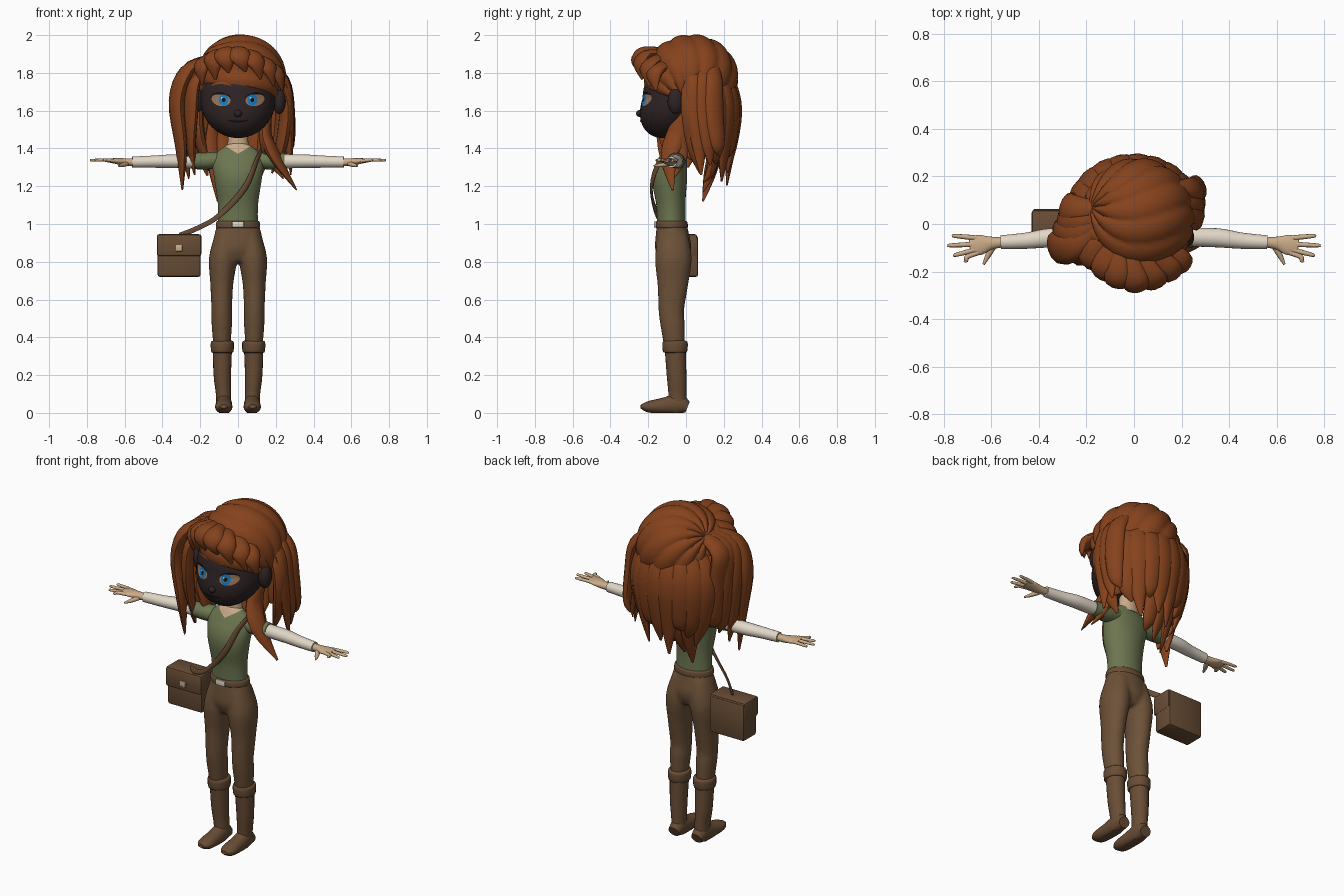
import bpy, bmesh, math
from mathutils import Vector

cube = bpy.data.objects.get("Cube")
if cube:
    bpy.data.objects.remove(cube, do_unlink=True)


def paint(name, *rgb):
    m = bpy.data.materials.new(name)
    m.use_nodes = True
    m.diffuse_color = (*rgb, 1)
    m.node_tree.nodes["Principled BSDF"].inputs["Base Color"].default_value = (*rgb, 1)
    return m


HAIR = paint("copper hair", .235, .055, .012)
CLOTH = paint("brown trousers", .152, .083, .04)
LEATHER = paint("brown leather", .14, .074, .036)
GREEN = paint("olive shirt", .15, .18, .08)
CREAM = paint("cream sleeve", .75, .68, .57)
SKIN = paint("tan skin", .6, .41, .25)
FACE = paint("dark face", .028, .017, .018)
EYE = paint("eye tan", .32, .18, .1)
BLUE = paint("iris blue", .01, .19, .5)
INK = paint("ink", .006, .004, .004)

Y, Z = Vector((0, 1, 0)), Vector((0, 0, 1))


def finish(bm, name, *mats, angle=50):
    bmesh.ops.recalc_face_normals(bm, faces=bm.faces)
    me = bpy.data.meshes.new(name)
    bm.to_mesh(me)
    bm.free()
    for m in mats:
        me.materials.append(m)
    ob = bpy.data.objects.new(name, me)
    bpy.context.collection.objects.link(ob)
    bpy.ops.object.select_all(action='DESELECT')
    ob.select_set(True)
    bpy.context.view_layer.objects.active = ob
    bpy.ops.object.shade_smooth_by_angle(angle=math.radians(angle))
    return ob


def spline(st, sub):
    """Catmull-Rom resampling of stations."""
    out = []
    for i in range(len(st) - 1):
        a, b, c, d = st[max(i - 1, 0)], st[i], st[i + 1], st[min(i + 2, len(st) - 1)]
        for k in range(sub):
            t = k / sub
            out.append([q + t * (r - p) / 2 + t * t * (p - 2.5 * q + 2 * r - s / 2)
                        + t ** 3 * (1.5 * (q - r) + (s - p) / 2) for p, q, r, s in zip(a, b, c, d)])
    return out + [list(st[-1])]


def tube(name, st, mat, ref=Y, sub=4, sides=20, side=1, floor=None):
    """Sweep ellipses through stations (x, y, z, half width, half depth along ref)."""
    st = spline(st, sub)
    pts = [Vector((s[0] * side, s[1], s[2])) for s in st]
    bm = bmesh.new()
    rings = []
    for i, p in enumerate(pts):
        t = (pts[min(i + 1, len(pts) - 1)] - pts[max(i - 1, 0)]).normalized()
        n = ref(p) if callable(ref) else ref
        n = (n - t * n.dot(t)).normalized()
        w = t.cross(n)
        a, b = max(st[i][3], .002), max(st[i][4], .002)
        ring = []
        for k in range(sides):
            u = math.tau * k / sides
            v = p + w * a * math.cos(u) + n * b * math.sin(u)
            if floor is not None:
                v.z = max(v.z, floor)
            ring.append(bm.verts.new(v))
        rings.append(ring)
    for r, q in zip(rings, rings[1:]):
        for k in range(sides):
            j = (k + 1) % sides
            bm.faces.new((r[k], r[j], q[j], q[k]))
    bm.faces.new(rings[0])
    bm.faces.new(rings[-1])
    return finish(bm, name, mat)


def ball(name, c, r, mat, warp=None, seg=32):
    bm = bmesh.new()
    bmesh.ops.create_uvsphere(bm, u_segments=seg, v_segments=24, radius=1)
    for v in bm.verts:
        if warp:
            v.co = warp(v.co)
        v.co = Vector(c) + Vector(a * b for a, b in zip(v.co, r))
    return finish(bm, name, mat)


def box(name, c, size, mat, bevel):
    bm = bmesh.new()
    bmesh.ops.create_cube(bm, size=1)
    for v in bm.verts:
        v.co = Vector(c) + Vector(a * b for a, b in zip(v.co, size))
    bmesh.ops.bevel(bm, geom=bm.edges[:], offset=bevel, segments=2, affect='EDGES', profile=.5)
    return finish(bm, name, mat, angle=30)


# Head, with the chin pushed forward
HC, HR = (0, -.05, 1.665), (.2, .18, .21)


def chin(co):
    co.y += min(co.z, 0) * .4
    return co


def face_y(x, z):
    h = (z - HC[2]) / HR[2]
    s = math.sqrt(max(0, 1 - (x / HR[0]) ** 2 - h * h))
    return HC[1] + HR[1] * (min(h, 0) * .4 - s)


ball("head", HC, HR, FACE, chin, 48)
ball("nose", (0, -.243, 1.585), (.02, .021, .019), FACE)


def decal(name, cx, cz, rx, rz, lift, mat, bend=0, tilt=0):
    """Thin painted disc that follows the face."""
    bm = bmesh.new()
    rings = []
    for f in (.01, .35, .7, 1):
        ring = []
        for k in range(24):
            u = math.tau * k / 24
            dx = f * rx * math.cos(u)
            x, z = cx + dx, cz + f * rz * math.sin(u) + bend * dx * dx + tilt * dx
            ring.append(bm.verts.new((x, face_y(x, z) - lift, z)))
        rings.append(ring)
    for r, q in zip(rings, rings[1:]):
        for k in range(24):
            bm.faces.new((r[k], r[k - 1], q[k - 1], q[k]))
    bm.faces.new(rings[0])
    finish(bm, name, mat)


for s, label in ((1, "left"), (-1, "right")):
    decal(label + "_eye", .09 * s, 1.658, .05, .034, .003, EYE, tilt=.1 * s)
    decal(label + "_upper_lash", .09 * s, 1.692, .052, .006, .005, INK, -6, .1 * s)
    decal(label + "_iris", .076 * s, 1.657, .027, .03, .005, BLUE)
    decal(label + "_pupil", .076 * s, 1.657, .01, .011, .007, INK)
    decal(label + "_glint", .076 * s - .01, 1.668, .005, .005, .009, CREAM)
    decal(label + "_brow", .09 * s, 1.747, .055, .006, .007, HAIR, -5)
    ball(label + "_ear", (.218 * s, -.055, 1.65), (.035, .042, .068), FACE)
decal("mouth", 0, 1.542, .058, .005, .004, INK, 3)

# Torso with a V neckline cut into it
torso = tube("shirt", [(0, -.076, .98, .106, .076), (0, -.08, 1.1, .106, .077),
                       (0, -.086, 1.24, .126, .092), (0, -.068, 1.33, .136, .076),
                       (0, -.058, 1.385, .105, .056), (0, -.05, 1.415, .06, .045)], GREEN, sub=8, sides=48)
torso.data.materials.append(SKIN)
bm = bmesh.new()
bm.from_mesh(torso.data)
for slope in (.6, -.6):
    bmesh.ops.bisect_plane(bm, geom=bm.verts[:] + bm.edges[:] + bm.faces[:],
                           plane_co=(0, 0, 1.372), plane_no=(slope, 0, 1))
for f in bm.faces:
    c = f.calc_center_median()
    f.material_index = int(c.y < -.05 and c.z > 1.372 + .6 * abs(c.x))
bm.to_mesh(torso.data)
bm.free()
tube("neck", [(0, -.05, 1.38, .068, .05), (0, -.05, 1.43, .055, .045), (0, -.05, 1.53, .05, .045)], SKIN)

# Trousers, fused into one skin
hips = tube("trousers", [(0, -.075, 1.005, .108, .078), (0, -.073, .95, .124, .087),
                         (0, -.068, .87, .132, .096), (0, -.068, .8, .06, .07)], CLOTH, sides=32)
legs = [tube("trouser_leg", [(.062, -.07, .95, .055, .078), (.079, -.067, .82, .075, .098),
                             (.086, -.07, .68, .061, .082), (.086, -.078, .54, .055, .068),
                             (.086, -.07, .46, .054, .065), (.084, -.06, .34, .045, .054)], CLOTH, side=s)
        for s in (1, -1)]
for ob in legs + [hips]:
    ob.select_set(True)
bpy.context.view_layer.objects.active = hips
bpy.ops.object.join()
skin = hips.modifiers.new("fuse", 'REMESH')
skin.mode, skin.voxel_size, skin.use_smooth_shade = 'VOXEL', .011, True
soft = hips.modifiers.new("soften", 'SMOOTH')
soft.factor, soft.iterations = .5, 6

# Belt and buckle
tube("belt", [(0, -.076, .978, .112, .081), (0, -.076, .985, .117, .086),
              (0, -.076, 1.008, .115, .084), (0, -.076, 1.016, .108, .078)], LEATHER, sides=32)
box("buckle", (0, -.164, .998), (.062, .012, .032), CREAM, .003)

for s, label in ((1, "left"), (-1, "right")):
    # Boots
    tube(label + "_boot", [(.083, -.058, .36, .052, .056), (.083, -.05, .2, .046, .052),
                           (.077, -.045, .1, .04, .048), (.075, -.045, .03, .04, .05)], LEATHER, side=s)
    tube(label + "_cuff", [(.083, -.058, .318, .048, .05), (.083, -.058, .325, .059, .064),
                           (.083, -.058, .372, .061, .067), (.083, -.058, .382, .05, .054)], LEATHER, side=s)
    tube(label + "_foot", [(.075, .008, .03, .034, .03), (.075, -.04, .045, .042, .055),
                           (.075, -.12, .036, .045, .044), (.076, -.2, .032, .044, .03),
                           (.077, -.24, .034, .02, .01)], LEATHER, Z, side=s, floor=0)
    # Arms
    tube(label + "_short_sleeve", [(.07, -.055, 1.34, .045, .042), (.16, -.055, 1.335, .051, .046),
                                   (.245, -.055, 1.333, .043, .042)], GREEN, Z, side=s)
    tube(label + "_long_sleeve", [(.2, -.055, 1.332, .038, .038), (.35, -.058, 1.332, .04, .036),
                                  (.45, -.07, 1.33, .034, .032), (.56, -.077, 1.328, .029, .029)],
         CREAM, Z, side=s)
    # Hands
    tube(label + "_palm", [(.54, -.077, 1.328, .02, .02), (.6, -.08, 1.328, .027, .02),
                           (.65, -.088, 1.334, .043, .015), (.69, -.092, 1.336, .03, .009)], SKIN, Z, side=s)
    fingers = ((-.06, .765, -.05), (-.083, .783, -.09), (-.104, .76, -.13), (-.12, .715, -.155))
    for i, (y, tx, ty) in enumerate(fingers):
        tube(f"{label}_finger_{i}", [(.655, y, 1.335, .011, .01), (.7, (y + ty) / 2, 1.338, .0105, .009),
                                     (tx - .01, ty, 1.338, .008, .007), (tx, ty, 1.338, .003, .003)],
             SKIN, Z, sides=10, side=s)
    tube(label + "_thumb", [(.59, -.09, 1.32, .015, .013), (.612, -.13, 1.312, .012, .011),
                            (.632, -.17, 1.308, .005, .005)], SKIN, Z, sides=10, side=s)


# Satchel and strap
def from_body(p):
    return Vector((p.x, p.y + .07, 0))


box("satchel", (-.312, .003, .828), (.228, .122, .216), LEATHER, .012)
box("satchel_flap", (-.312, -.006, .888), (.236, .13, .116), LEATHER, .012)
box("satchel_clasp", (-.312, -.072, .872), (.034, .012, .034), SKIN, .003)
strap = [(.125, -.045, 1.395), (.1, -.135, 1.34), (.035, -.184, 1.19), (-.1, -.15, 1.045),
         (-.21, -.09, .98), (-.31, 0, .94)]
tube("satchel_strap", [p + (.016, .007) for p in strap], LEATHER, from_body, sides=10)

# Hair cap, with grooves that fan out from a whorl
turn = Z.rotation_difference(Vector((-.85, .17, .5)))


def grooves(co):
    lon = math.atan2(co.y, co.x) + .5 * co.z
    return turn @ (co * (.95 + .055 * abs(math.sin(6 * lon)) ** .6))


ball("hair_cap", (.017, .028, 1.77), (.238, .25, .235), HAIR, grooves, 144)


def from_head(p):
    return p - Vector((0, 0, min(p.z, 1.65)))


def lock(name, w, *pts):
    """Flattened hair lock that tapers to a tip."""
    n = len(pts) - 1
    r = [w * math.sin(math.pi * (.12 + .86 * i / n)) ** .8 for i in range(n + 1)]
    tube(name, [(*p, a, a * .55) for p, a in zip(pts, r)], HAIR, from_head, sides=12)


# Fringe, swept out from a parting and falling away at the sides
for i, x in enumerate((-.25, -.19, -.12, -.05, .04, .12, .19, .235)):
    y = -.25 + 2.2 * (x - .03) ** 2
    drop = 1.3 * x * x
    lock(f"fringe_{i}", .06, (.35 * x - .05, -.06, 1.905), (.7 * x - .035, y + .035, 1.91 - drop),
         (.95 * x - .015, y - .01, 1.87 - drop), (x, y, 1.825 - abs(x) * .5))

# Back locks
for i in range(12):
    a = math.radians(2 + 16.8 * i)
    c, s = math.cos(a), math.sin(a)
    lock(f"back_lock_{i}", .068, (.17 * c, .03 + .17 * s, 1.82), (.235 * c, .03 + .215 * s, 1.71),
         (.255 * c, .035 + .225 * s, 1.58), (.225 * c, .05 + .19 * s, 1.4),
         (.18 * c, .07 + .15 * s, 1.2 + .07 * (i * 2 % 3) + .07 * c * c))
for i in range(3):
    x = -.12 + .06 * i
    lock(f"nape_lock_{i}", .05, (x, .15, 1.62), (x * 1.1, .17, 1.45), (x, .13, 1.28), (x * .9, .09, 1.12 + .05 * i))

# Right bunch of locks
for i in range(4):
    y = -.1 + .055 * i
    lock(f"right_lock_{i}", .07, (-.15, .03 + y / 2, 1.88), (-.27, y, 1.81), (-.325 + .02 * i, y, 1.65),
         (-.3 + .02 * i, y, 1.4), (-.295 + .035 * i, y * .8, 1.18 + .06 * i))
lock("right_cheek_lock", .06, (-.17, -.08, 1.84), (-.235, -.12, 1.74), (-.25, -.115, 1.58),
     (-.25, -.09, 1.42), (-.23, -.07, 1.26))
lock("right_inner_lock", .055, (-.2, -.02, 1.65), (-.215, -.05, 1.52), (-.19, -.04, 1.4), (-.16, -.05, 1.3))

# Left locks
for i in range(3):
    y = .05 + .05 * i
    lock(f"left_lock_{i}", .055, (.15, y, 1.86), (.24, y, 1.76), (.265, y, 1.6),
         (.27, y + .02, 1.42), (.28 - .02 * i, y + .03, 1.26 + .05 * i))
for i in range(2):
    lock(f"left_shoulder_lock_{i}", .056, (.17, .02 * i, 1.62), (.145, -.05, 1.48),
         (.2 - .03 * i, -.09 + .05 * i, 1.35), (.31 - .07 * i, -.07, 1.18 + .06 * i))
